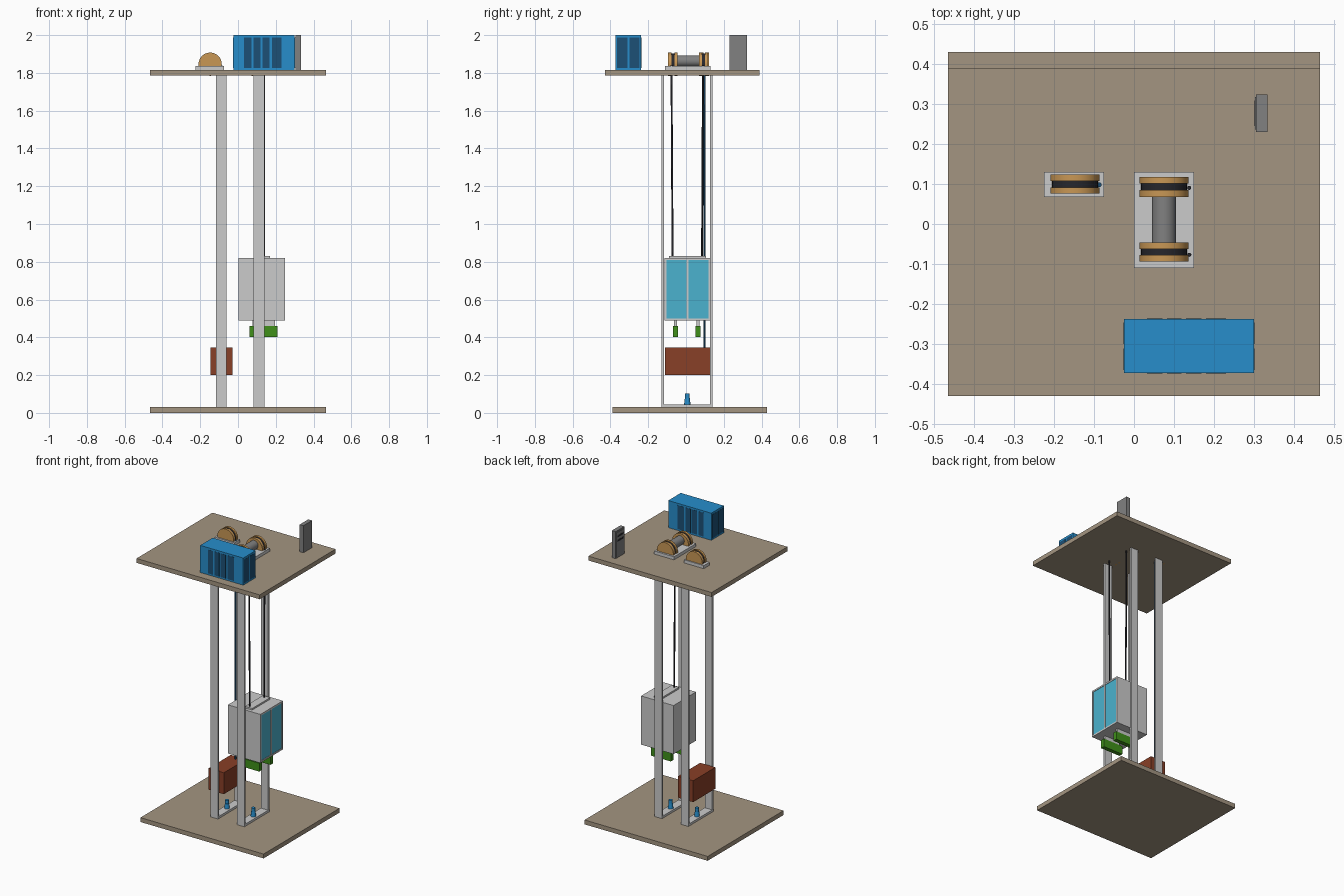
import bpy, math
from mathutils import Vector

if "Cube" in bpy.data.objects:
    bpy.data.objects.remove(bpy.data.objects["Cube"])


def mat(name, r, g, b):
    m = bpy.data.materials.new(name)
    m.diffuse_color = (r, g, b, 1)
    m.use_nodes = True
    m.node_tree.nodes["Principled BSDF"].inputs["Base Color"].default_value = m.diffuse_color
    return m


TAN = mat("tan", .37, .30, .22)
BLUE = mat("blue", .02, .27, .60)
NAVY = mat("dark_blue", .012, .08, .18)
GOLD = mat("gold", .58, .31, .09)
BLACK = mat("black", .02, .02, .025)
BROWN = mat("brown", .25, .05, .02)
GREEN = mat("green", .05, .28, .01)
CYAN = mat("cyan", .07, .45, .62)
DARK = mat("dark_grey", .22, .22, .22)


def finish(name, m, smooth=False):
    o = bpy.context.object
    o.name = name
    if m:
        o.data.materials.append(m)
    if smooth:
        bpy.ops.object.shade_smooth_by_angle()
    return o


def box(name, x, y, z, m=None):
    """Box from (min, max) pairs."""
    bpy.ops.mesh.primitive_cube_add(size=1, location=[(a + b) / 2 for a, b in (x, y, z)])
    o = bpy.context.object
    o.scale = [b - a for a, b in (x, y, z)]
    bpy.ops.object.transform_apply(location=False, rotation=False)
    return finish(name, m)


def rod(name, p, q, r, m=None, r2=None, n=32):
    """Cylinder or cone between two points."""
    p, q = Vector(p), Vector(q)
    d = q - p
    bpy.ops.mesh.primitive_cone_add(vertices=n, radius1=r, radius2=r if r2 is None else r2,
                                    depth=d.length, location=(p + q) / 2,
                                    rotation=d.to_track_quat('Z', 'Y').to_euler())
    return finish(name, m, True)


def pulley(name, x, y0, y1):
    """Two gold flanges with a dark rope groove between."""
    z, w = 1.846, (y1 - y0) / 3
    rod(name + "_flange_front", (x, y0, z), (x, y0 + w, z), .0615, GOLD)
    rod(name + "_groove", (x, y0 + w, z), (x, y1 - w, z), .057, BLACK)
    rod(name + "_flange_back", (x, y1 - w, z), (x, y1, z), .0615, GOLD)


# floor slabs
box("pit_floor", (-.465, .465), (-.388, .43), (0, .03), TAN)
box("machine_room_floor", (-.465, .465), (-.43, .388), (1.785, 1.815), TAN)

# guide rails joined at the pit by a cross bar carrying a buffer
for tag, x0, x1 in (("counterweight", -.116, -.060), ("car", .083, .139)):
    xc = (x0 + x1) / 2
    box(tag + "_rail_front", (x0, x1), (-.13, -.117), (.03, 1.785))
    box(tag + "_rail_back", (x0, x1), (.127, .14), (.03, 1.785))
    box(tag + "_rail_base", (x0, x1), (-.117, .127), (.03, .045))
    rod(tag + "_buffer_base", (xc, .007, .045), (xc, .007, .08), .017, BLUE, .013, 16)
    rod(tag + "_buffer_head", (xc, .007, .08), (xc, .007, .102), .012, BLUE, n=16)

# car: shell, door frame and two recessed doors on the +x side
box("car_body", (.003, .241), (-.113, .13), (.488, .82))
for i, (a, b) in enumerate(((-.113, -.103), (.003, .014), (.12, .13))):
    box(f"door_post_{i}", (.241, .248), (a, b), (.488, .82))
box("door_sill", (.241, .248), (-.113, .13), (.488, .499))
box("door_header", (.241, .248), (-.113, .13), (.809, .82))
for i, (a, b) in enumerate(((-.103, .003), (.014, .12))):
    box(f"car_door_{i}", (.241, .245), (a, b), (.499, .809), CYAN)
box("car_top_beam", (.115, .17), (-.09, .105), (.82, .831))

# safety gear under the car
for i, (a, b) in enumerate(((-.07, -.042), (.05, .078))):
    box(f"safety_gear_hanger_{i}", (.077, .195), (a + .006, b - .006), (.455, .488))
    box(f"safety_gear_{i}", (.06, .21), (a, b), (.403, .46), GREEN)

box("counterweight", (-.145, -.03), (-.11, .13), (.2, .346), BROWN)

# hoisting machine and deflector pulley
box("machine_base", (0, .15), (-.11, .13), (1.815, 1.836))
box("deflector_base", (-.225, -.075), (.067, .13), (1.815, 1.836))
pulley("drive_pulley_front", .075, -.094, -.046)
pulley("drive_pulley_back", .075, .068, .117)
pulley("deflector_pulley", -.1475, .076, .123)
rod("motor", (.075, -.046, 1.863), (.075, .068, 1.863), .03, DARK)

# ropes
rod("car_rope_front", (.138, -.071, .83), (.138, -.077, 1.84), .005, BLACK, n=12)
rod("car_rope_back", (.138, .085, .83), (.138, .09, 1.84), .005, BLACK, n=12)
rod("counterweight_rope", (-.087, .098, .345), (-.087, .098, 1.84), .006, NAVY, n=12)

# control cabinet: core with dark panels showing on all four sides
cx, cy, top, low = (-.025, .3), (-.372, -.237), 1.987, 1.825
box("cabinet", cx, cy, (1.815, 2), BLUE)
e = .001
for i, (a, b) in enumerate(((.033, .071), (.082, .119), (.13, .168), (.18, .23))):
    for side, y in (("front", cy[0]), ("back", cy[1])):
        box(f"cabinet_panel_{side}_{i}", (a, b), (y - e, y + e), (low, top), NAVY)
for i, (a, b) in enumerate(((-.365, -.311), (-.3, -.246))):
    for side, x in (("left", cx[0]), ("right", cx[1])):
        box(f"cabinet_panel_{side}_{i}", (x - e, x + e), (a, b), (low, top), NAVY)

# speed control box with slots on its -x face
box("control_box", (.305, .333), (.23, .323), (1.815, 2), DARK)
box("control_box_face", (.302, .305), (.236, .317), (1.825, 1.99), DARK)
for i, z in enumerate((1.925, 1.955)):
    box(f"control_box_slot_{i}", (.301, .303), (.245, .308), (z, z + .012), BLACK)
